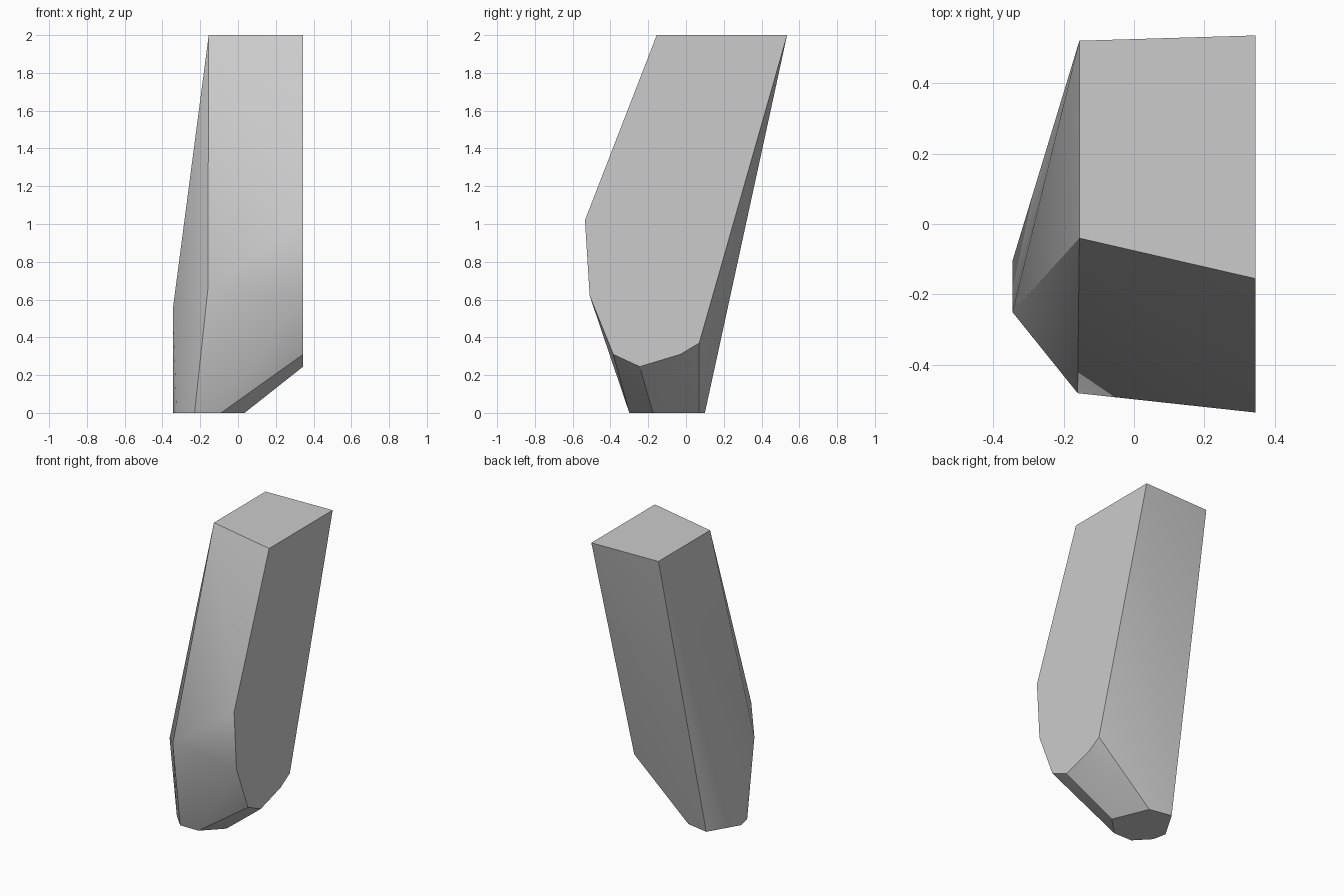
import bpy, bmesh, math

cube = bpy.data.objects.get("Cube")
if cube:
    bpy.data.objects.remove(cube, do_unlink=True)

# Plain grey stone
grey = bpy.data.materials.new("plain_grey")
grey.use_nodes = True
colour = (0.6, 0.6, 0.6, 1)
grey.diffuse_color = colour
grey.node_tree.nodes["Principled BSDF"].inputs["Base Color"].default_value = colour

# Flat side outline (y, z), all at one x
SIDE_X = 0.345
side = [(-0.155, 2), (0.535, 2), (0.07, 0.37), (-0.03, 0.31),
        (-0.245, 0.245), (-0.385, 0.31), (-0.51, 0.62), (-0.535, 1.02)]
# Small foot outline (x, y), resting on the ground
foot = [(0.035, -0.175), (-0.067, 0.07), (-0.224, 0.1), (-0.345, -0.105),
        (-0.325, -0.2), (-0.23, -0.3), (-0.09, -0.3)]
# Narrow side corners: two at the top, the front corner and the outer bulge
corners = [(-0.155, -0.04, 2), (-0.155, 0.52, 2),
           (-0.16, -0.48, 0.65), (-0.345, -0.25, 0.55)]

# Wrap the outlines in one faceted skin
bm = bmesh.new()
for p in [(SIDE_X, y, z) for y, z in side] + [(x, y, 0) for x, y in foot] + corners:
    bm.verts.new(p)
bmesh.ops.convex_hull(bm, input=bm.verts[:])
bmesh.ops.dissolve_limit(bm, angle_limit=math.radians(1),
                         verts=bm.verts[:], edges=bm.edges[:])
bmesh.ops.recalc_face_normals(bm, faces=bm.faces[:])
mesh = bpy.data.meshes.new("faceted_block")
bm.to_mesh(mesh)
bm.free()
mesh.materials.append(grey)

block = bpy.data.objects.new("faceted_block", mesh)
bpy.context.collection.objects.link(block)
bpy.context.view_layer.objects.active = block
block.select_set(True)
bpy.ops.object.shade_smooth_by_angle(angle=math.radians(30))
